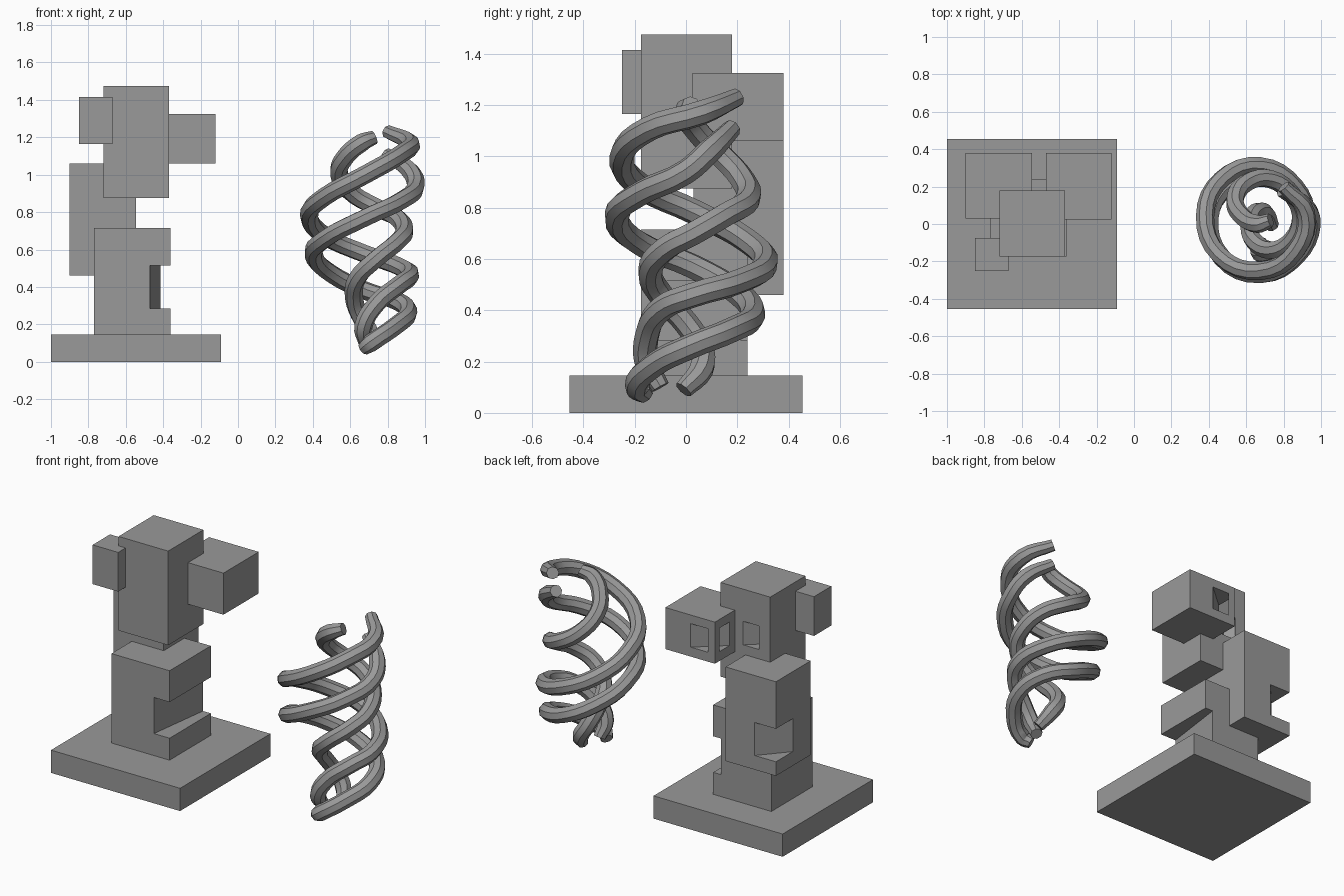
import bpy
import bmesh
import math

if "Cube" in bpy.data.objects:
    bpy.data.objects.remove(bpy.data.objects["Cube"], do_unlink=True)

grey = bpy.data.materials.new("plain grey")
grey.use_nodes = True
GREY = (0.32, 0.32, 0.32, 1)
grey.diffuse_color = GREY
for node in grey.node_tree.nodes:
    if node.type == 'BSDF_PRINCIPLED':
        node.inputs["Base Color"].default_value = GREY


def prism(name, outline, z0, z1):
    """Upright solid from a flat outline."""
    bm = bmesh.new()
    face = bm.faces.new([bm.verts.new((x, y, z0)) for x, y in outline])
    up = bmesh.ops.extrude_face_region(bm, geom=[face])["geom"]
    top = [g for g in up if isinstance(g, bmesh.types.BMVert)]
    bmesh.ops.translate(bm, verts=top, vec=(0, 0, z1 - z0))
    bmesh.ops.recalc_face_normals(bm, faces=bm.faces[:])
    mesh = bpy.data.meshes.new(name)
    bm.to_mesh(mesh)
    bm.free()
    mesh.materials.append(grey)
    obj = bpy.data.objects.new(name, mesh)
    bpy.context.collection.objects.link(obj)
    return obj


def block(name, x0, x1, y0, y1, z0, z1):
    return prism(name, [(x0, y0), (x1, y0), (x1, y1), (x0, y1)], z0, z1)


def select(obj):
    bpy.ops.object.select_all(action='DESELECT')
    obj.select_set(True)
    bpy.context.view_layer.objects.active = obj


def carve(targets, outline, z0, z1):
    """Cut an upright prism out of each target."""
    cutter = prism("cutter", outline, z0, z1)
    cutter.hide_render = True
    for obj in targets:
        mod = obj.modifiers.new("carve", 'BOOLEAN')
        mod.operation = 'DIFFERENCE'
        mod.solver = 'EXACT'
        mod.object = cutter
        select(obj)
        bpy.ops.object.modifier_apply(modifier=mod.name)
    bpy.data.objects.remove(cutter, do_unlink=True)


# Stacked block sculpture
block("base_slab", -1, -0.09, -0.455, 0.455, 0, 0.145)
column = block("lower_column", -0.77, -0.36, -0.175, 0.24, 0.14, 0.715)
back = block("back_block", -0.9, -0.545, 0.03, 0.38, 0.46, 1.06)
head = block("upper_block", -0.72, -0.37, -0.175, 0.18, 0.875, 1.475)
side = block("left_block", -0.47, -0.12, 0.025, 0.38, 1.06, 1.325)
block("small_front_block", -0.85, -0.67, -0.25, -0.075, 1.165, 1.415)

# Angled notches and the slanting tunnel
carve([column], [(-0.475, -0.21), (-0.2, -0.21), (-0.2, 0.3), (-0.407, 0.3)],
      0.285, 0.515)
carve([back], [(-0.75, 0.38), (-0.706, 0.43), (-0.95, 0.43), (-0.95, 0.153)],
      0.55, 0.76)
carve([head, side], [(-0.61, 0.11), (-0.18, 0.484), (-0.31, 0.48), (-0.658, 0.165)],
      1.12, 1.27)


def strand(name, path):
    """Round tube through the path points, slightly thinner at its tips."""
    curve = bpy.data.curves.new(name, 'CURVE')
    curve.dimensions = '3D'
    curve.bevel_depth = 0.049
    curve.bevel_resolution = 2
    curve.resolution_u = 4
    curve.use_fill_caps = True
    spline = curve.splines.new('BEZIER')
    spline.bezier_points.add(len(path) - 1)
    for point, co in zip(spline.bezier_points, path):
        point.co = co
        point.handle_left_type = point.handle_right_type = 'AUTO'
    for tip in (0, -1):
        spline.bezier_points[tip].radius = 0.75
    curve.materials.append(grey)
    obj = bpy.data.objects.new(name, curve)
    bpy.context.collection.objects.link(obj)
    select(obj)
    bpy.ops.object.convert(target='MESH')
    bpy.ops.object.shade_smooth_by_angle(angle=math.radians(40))


# Three intertwined rising strands
strand("outer_strand_high", [
    (.80, .20, 1.23), (.92, .06, 1.17), (.87, -.14, 1.11), (.68, -.25, 1.0),
    (.46, -.17, .88), (.38, .04, .78), (.47, .24, .67), (.67, .31, .58),
    (.86, .20, .51), (.92, .03, .46), (.86, -.09, .41), (.74, -.15, .31),
    (.67, -.15, .19), (.68, -.10, .10)])
strand("outer_strand_low", [
    (.79, .18, 1.11), (.92, .09, 1.02), (.95, 0, .94), (.87, -.17, .86),
    (.68, -.27, .77), (.47, -.18, .66), (.405, .03, .57), (.50, .20, .47),
    (.68, .26, .38), (.86, .17, .32), (.91, .02, .26), (.84, -.12, .19),
    (.71, -.19, .10), (.67, -.16, .07)])
strand("inner_strand", [
    (.73, .02, 1.20), (.66, 0, 1.17), (.57, .05, 1.09), (.54, .13, 1.01),
    (.60, .22, .91), (.73, .24, .83), (.85, .15, .77), (.89, .03, .70),
    (.85, -.08, .64), (.74, -.14, .55), (.64, -.09, .45), (.62, 0, .35),
    (.65, .06, .25), (.70, .06, .17), (.74, -.01, .09)])
